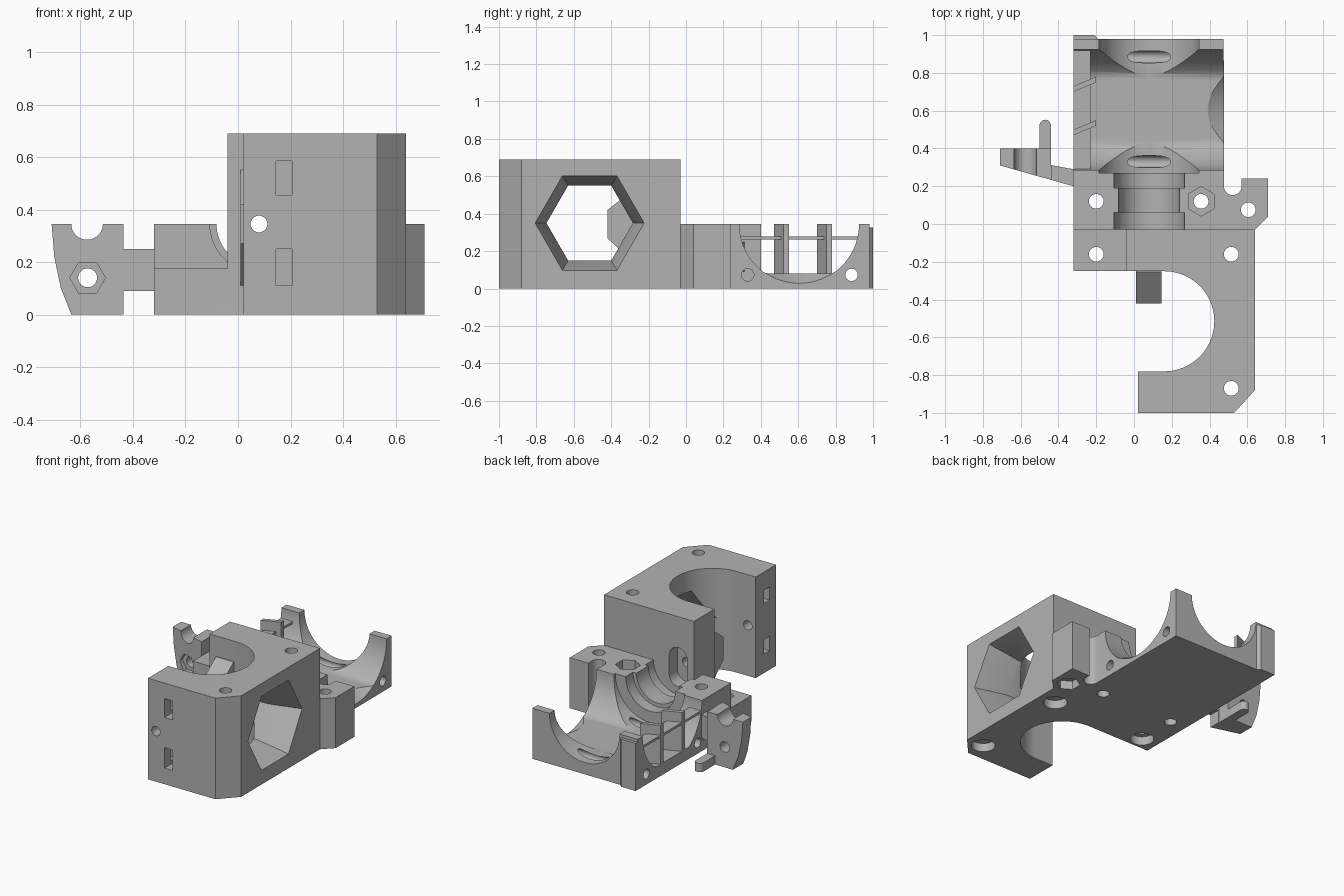
import bpy, bmesh, math

if "Cube" in bpy.data.objects:
    bpy.data.objects.remove(bpy.data.objects["Cube"])

GREY = (0.45, 0.45, 0.45, 1)
mat = bpy.data.materials.new("plain grey")
mat.use_nodes = True
mat.diffuse_color = GREY
mat.node_tree.nodes["Principled BSDF"].inputs["Base Color"].default_value = GREY


def loft(name, axis, lo, hi, start, end=None):
    """Solid between two matching outlines on the given axis."""
    place = {"x": lambda u, v, w: (w, u, v),
             "y": lambda u, v, w: (u, w, v),
             "z": lambda u, v, w: (u, v, w)}[axis]
    bm = bmesh.new()
    a = [bm.verts.new(place(u, v, lo)) for u, v in start]
    b = [bm.verts.new(place(u, v, hi)) for u, v in (end or start)]
    bm.faces.new(a)
    bm.faces.new(b)
    for i in range(len(a)):
        j = (i + 1) % len(a)
        bm.faces.new((a[i], a[j], b[j], b[i]))
    bmesh.ops.recalc_face_normals(bm, faces=bm.faces)
    mesh = bpy.data.meshes.new(name)
    bm.to_mesh(mesh)
    bm.free()
    mesh.materials.append(mat)
    obj = bpy.data.objects.new(name, mesh)
    bpy.context.collection.objects.link(obj)
    return obj


def arc(cu, cv, r, a0=0, a1=360, n=64):
    count = n if a1 - a0 == 360 else n + 1
    angles = [math.radians(a0 + (a1 - a0) * i / n) for i in range(count)]
    return [(cu + r * math.cos(t), cv + r * math.sin(t)) for t in angles]


def rect(u0, u1, v0, v1):
    return [(u0, v0), (u1, v0), (u1, v1), (u0, v1)]


def combine(target, tool, operation="DIFFERENCE"):
    """Apply a boolean and discard the tool."""
    mod = target.modifiers.new("boolean", "BOOLEAN")
    mod.operation, mod.solver, mod.object = operation, "EXACT", tool
    bpy.context.view_layer.objects.active = target
    bpy.ops.object.modifier_apply(modifier=mod.name)
    bpy.data.objects.remove(tool)


def cut(target, *args):
    combine(target, loft("cutter", *args))


def add(target, *args):
    combine(target, loft("addition", *args), "UNION")


AX, AZ = 0.08, 0.345      # shared centre line along y
MY = -0.515               # front bore centre in y
RY = 0.605                # cradle centre in y

# Front block: C-shaped clamp with round bore and chamfered corner
bore = arc(0.16, MY, 0.265, -90, 90, 40)
front = loft("front_clamp_block", "z", 0, 0.69,
             [(-0.32, -0.03), (-0.32, -0.25)] + bore[::-1] +
             [(0.02, -0.78), (0.02, -1), (0.53, -1), (0.64, -0.88), (0.64, -0.03)])
cut(front, "z", 0.175, 0.8, rect(-0.5, -0.04, -0.5, 0.1))

# Wedge stop inside the bore
add(front, "x", 0.01, 0.145,
    [(-0.24, 0.11), (-0.255, 0.11), (-0.42, 0.27), (-0.42, 0.42), (-0.255, 0.55), (-0.24, 0.55)])

# Tapered hexagonal window in the side
cut(front, "x", 0.42, 0.642, arc(MY, 0.35, 0.23, n=6), arc(MY, 0.35, 0.292, n=6))
cut(front, "x", 0.2, 0.43, arc(MY, 0.35, 0.231, n=6))

# Long hole and oval recess in the inner wall
cut(front, "y", -1.1, 0.1, arc(AX, AZ, 0.032, n=32))
cut(front, "y", -0.12, 0.1, arc(AX, 0.41, 0.068, 0, 180, 16) + arc(AX, 0.28, 0.068, 180, 360, 16))

# Tie slots through the clamp arm
for z0, z1 in ((0.11, 0.25), (0.455, 0.585)):
    cut(front, "y", -1.1, -0.87, rect(0.145, 0.205, z0, z1))
    cut(front, "x", -0.1, 0.16, rect(-0.93, -0.87, z0 + 0.02, z1 - 0.02))

# Screw holes with counterbores underneath
for x, y in ((-0.2, -0.16), (0.515, -0.16), (0.515, -0.87)):
    cut(front, "z", -0.1, 0.8, arc(x, y, 0.039, n=32))
    cut(front, "z", -0.1, 0.06, arc(x, y, 0.075, n=32))

# Rear block: outline with side ear and round notch
rear = loft("rear_cradle_block", "z", 0, AZ,
            [(-0.32, -0.03), (0.64, -0.03), (0.71, 0.04), (0.71, 0.24), (0.57, 0.24)] +
            arc(0.523, 0.2, 0.047, 0, -180, 16) + [(0.475, 0.98), (-0.32, 0.98)])

# Cross cradle with flat floor, flared on the open side
floor = AZ - 0.265
cradle = [(y, max(z, floor)) for y, z in arc(RY, AZ, 0.32, n=80)]
cut(rear, "x", -0.4, 0.6, cradle)
cut(rear, "x", 0.385, 0.48, arc(RY, AZ, 0.262), arc(RY, AZ, 0.32))

# Lengthwise bore and stepped mounting groove
cut(rear, "y", 0.27, 1.1, arc(AX, AZ, 0.265))
for y0, y1, r in ((-0.1, 0.06, 0.187), (0.05, 0.2, 0.162), (0.19, 0.28, 0.187)):
    cut(rear, "y", y0, y1, arc(AX, AZ, r))

# Vertical holes, nut pockets and cross holes
for x, y in ((-0.2, 0.12), (0.355, 0.12), (0.605, 0.075)):
    cut(rear, "z", -0.1, 0.5, arc(x, y, 0.039, n=32))
cut(rear, "z", 0.27, 0.5, arc(0.355, 0.12, 0.078, 30, 390, 6))
cut(rear, "z", -0.1, 0.06, arc(0.605, 0.075, 0.075, 30, 390, 6))
for y in (0.33, 0.885):
    cut(rear, "x", -0.5, 0.6, arc(y, 0.073, 0.033, n=32))

# Corner tab
add(rear, "z", 0, 0.325, [(-0.32, 0.93), (-0.19, 0.93), (-0.19, 0.98), (-0.21, 1), (-0.32, 1)])

# Slanted ribs and thin shelf across the closed side
parts = [front, rear]
for i, y in enumerate((0.47, 0.7)):
    parts.append(loft(f"cradle_rib_{i + 1}", "z", floor - 0.01, AZ,
                      [(-0.32, y), (-0.2, y + 0.05), (-0.2, y + 0.08), (-0.32, y + 0.03)]))
parts.append(loft("cradle_shelf", "z", 0.262, 0.278, rect(-0.319, -0.23, 0.29, 0.92)))

# Side bracket: plan outline intersected with front outline
bracket = loft("side_bracket", "z", -0.1, 0.5,
               [(-0.72, 0.4), (-0.72, 0.313), (-0.31, 0.197), (-0.31, 0.288),
                (-0.44, 0.312), (-0.44, 0.4)])
combine(bracket, loft("outline", "y", 0, 0.6,
        [(-0.71, AZ), (-0.7, 0.22), (-0.675, 0.1), (-0.635, 0), (-0.437, 0), (-0.437, 0.09),
         (-0.32, 0.09), (-0.32, 0.25), (-0.437, 0.25), (-0.437, AZ)] +
        arc(-0.575, AZ, 0.06, 0, -180, 24)), "INTERSECT")
cut(bracket, "y", 0, 0.6, arc(-0.573, 0.14, 0.036, n=32))
cut(bracket, "y", 0, 0.315, arc(-0.573, 0.14, 0.068, n=6))
parts.append(bracket)

# Bracket pin with rounded tip
parts.append(loft("bracket_pin", "z", 0, 0.06,
                  [(-0.5, 0.39), (-0.44, 0.39)] + arc(-0.47, 0.522, 0.03, 0, 180, 10)))

# Smooth curved walls, keep edges sharp
bpy.ops.object.select_all(action="DESELECT")
for obj in parts:
    obj.select_set(True)
bpy.context.view_layer.objects.active = front
bpy.ops.object.shade_smooth_by_angle(angle=math.radians(25))
